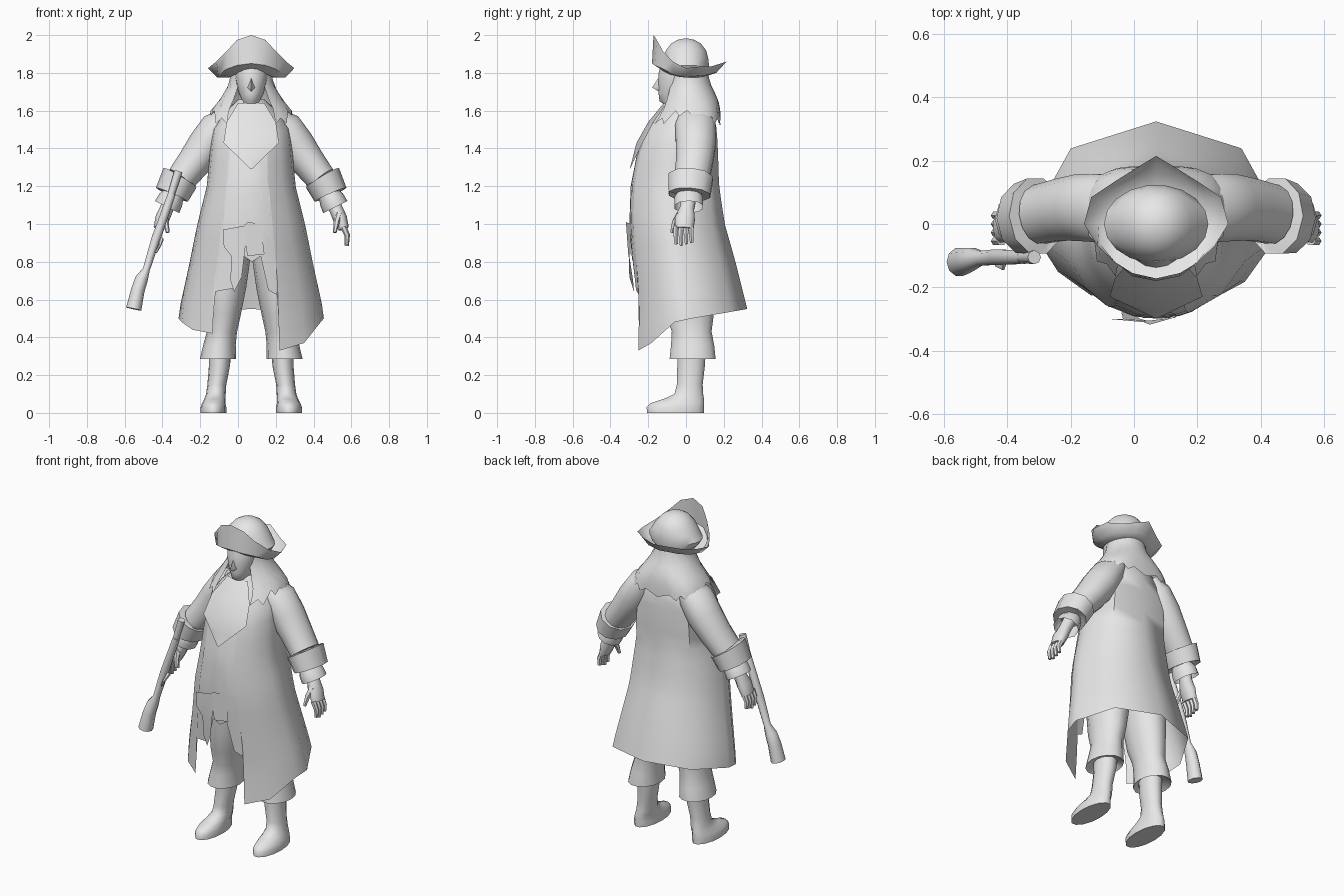
import bpy, math
from mathutils import Vector

CX = 0.07  # centre line of the figure
grey = bpy.data.materials.new("plain grey")
grey.diffuse_color = (0.8, 0.8, 0.8, 1)


def make(name, verts, faces, angle=50):
    me = bpy.data.meshes.new(name)
    me.from_pydata(verts, [], faces)
    me.materials.append(grey)
    ob = bpy.data.objects.new(name, me)
    bpy.context.collection.objects.link(ob)
    bpy.ops.object.select_all(action='DESELECT')
    ob.select_set(True)
    bpy.context.view_layer.objects.active = ob
    bpy.ops.object.mode_set(mode='EDIT')
    bpy.ops.mesh.select_all(action='SELECT')
    bpy.ops.mesh.normals_make_consistent(inside=False)
    bpy.ops.object.mode_set(mode='OBJECT')
    bpy.ops.object.shade_smooth_by_angle(angle=math.radians(angle))
    return ob


def grid(rows, cols, closed):
    """Quads for a grid of vertices stored row by row."""
    n = cols if closed else cols - 1
    return [(r * cols + c, r * cols + (c + 1) % cols,
             (r + 1) * cols + (c + 1) % cols, (r + 1) * cols + c)
            for r in range(rows - 1) for c in range(n)]


def tube(name, path, sides=10, s=1, flat=False, caps=True):
    """Elliptic tube; path holds (x, y, z, radius across, radius in y)."""
    pts = [Vector(p[:3]) for p in path]
    verts = []
    for i, p in enumerate(path):
        t = (pts[min(i + 1, len(pts) - 1)] - pts[max(i - 1, 0)]).normalized()
        if flat:
            t = Vector((0, 0, -1))
        u = (Vector((0, 1, 0)) - t * t.y).normalized()
        v = t.cross(u)
        for k in range(sides):
            a = 2 * math.pi * k / sides
            q = pts[i] + v * (p[3] * math.cos(a)) + u * (p[4] * math.sin(a))
            verts.append((CX + s * q.x, q.y, q.z))
    faces = grid(len(path), sides, True)
    if caps:
        faces += [tuple(range(sides)),
                  tuple(range(len(verts) - sides, len(verts)))]
    return make(name, verts, faces)


def lerp(table, x):
    """Linear lookup in rows sorted by falling first value."""
    if x >= table[0][0]:
        return table[0][1:]
    for a, b in zip(table, table[1:]):
        if x >= b[0]:
            f = (a[0] - x) / (a[0] - b[0])
            return [p + (q - p) * f for p, q in zip(a[1:], b[1:])]
    return table[-1][1:]


SQUARE = [(1.70, 1), (1.55, .6), (1.3, .6), (.9, 1)]  # squareness of the back by height


def shell(table, ang, z):
    """Point on a body-like shell: table rows are z, half width, front y, back y."""
    hw, yf, yb = lerp(table, z)
    c, s = math.cos(ang), math.sin(ang)
    if s > 0.001:
        p = lerp(SQUARE, z)[0]
        c, s = math.copysign(abs(c) ** p, c), s ** p
        if abs(c) < .01:
            c = 0
    return (CX + hw * c, (yf + yb) / 2 + (yb - yf) / 2 * s, z)


def draped(name, table, columns, top, rows, closed):
    """Cloth hanging from height top; columns hold (angle, hem height)."""
    verts = [shell(table, a, top + (h - top) * r / (rows - 1))
             for r in range(rows) for a, h in columns]
    return make(name, verts, grid(rows, len(columns), closed), 60)


# Coat with cut-away front and longer front corners
COAT = [(1.66, .07, -.10, .10), (1.60, .14, -.14, .14), (1.52, .20, -.20, .16),
        (1.42, .215, -.25, .168), (1.2, .235, -.293, .175), (1.0, .285, -.30, .205),
        (.8, .325, -.285, .262), (.55, .38, -.266, .324), (.33, .40, -.275, .35)]
front_hem = [(-.24, .44), (-.135, .42), (-.13, .64), (-.02, .66), (.03, .83), (.075, .80),
             (.12, .83), (.16, .65), (.215, .62), (.22, .33), (.35, .37)]
columns = [(math.radians(-180), .50), (math.radians(-162), .48)]
for x, h in front_hem:
    columns.append((-math.acos((x - CX) / lerp(COAT, h)[0]), h))
columns.append((math.radians(-18), .48))
for k in range(4):
    a = math.pi * k / 4
    columns.append((a, .50 + .05 * math.sin(a)))
draped("coat", COAT, columns, 1.66, 16, True)

# Hair falling around the face with jagged ends
HAIR = [(1.86, .10, -.09, .10), (1.74, .118, -.10, .13), (1.66, .165, -.125, .17),
        (1.60, .215, -.15, .182), (1.5, .235, -.22, .185)]
hair_cols = []
for k in range(29):
    d = -56 + 292 * k / 28
    end = 1.53 if d < -25 or d > 205 else 1.57 - .05 * max(0, math.sin(math.radians(d)))
    hair_cols.append((math.radians(d), end + (.03 if k % 2 else 0)))
draped("hair", HAIR, hair_cols, 1.86, 9, False)

# Neckcloth with a pointed flap
flap = [(1.64, .07, -.118), (1.54, .13, -.20), (1.43, .147, -.262),
        (1.36, .075, -.28), (1.29, .004, -.298)]
make("neckcloth", [(CX + s * w, y + abs(s) * w * .22, z) for z, w, y in flap for s in (-1, 0, 1)],
     grid(5, 3, False))

# Ragged sash end on the front of the coat
sash = [(-.08, -.30, .97), (.03, -.31, .99), (.05, -.318, 1.01), (.14, -.29, 1.0),
        (.13, -.295, .92), (.14, -.295, .84), (.05, -.305, .83), (.04, -.305, .89),
        (.02, -.30, .72), (-.02, -.275, .64), (-.04, -.28, .70), (-.035, -.30, .83),
        (-.075, -.30, .88)]
make("sash", sash, [(0, 1, 7, 11, 12), (1, 2, 3, 4, 5, 6, 7), (7, 8, 9, 10, 11)])

# Head and nose
tube("head", [(0, -.02, 1.54, .06, .07), (0, -.03, 1.63, .06, .08), (0, -.06, 1.65, .046, .08),
              (0, -.055, 1.69, .066, .09), (0, -.05, 1.74, .08, .098), (0, -.04, 1.80, .09, .105),
              (0, -.02, 1.88, .09, .10)], 16, flat=True)
make("nose", [(CX, -.144, 1.775), (CX - .022, -.138, 1.72), (CX, -.18, 1.723),
              (CX + .022, -.138, 1.72), (CX, -.142, 1.70)],
     [(0, 1, 2), (0, 2, 3), (1, 4, 2), (2, 4, 3)], 80)

# Hat crown flaring sideways into a turned-up brim
tube("hat_crown", [(0, 0, 1.80, .14, .118), (0, 0, 1.84, .165, .124), (0, 0, 1.88, .138, .119),
                   (0, 0, 1.92, .112, .108), (0, 0, 1.955, .08, .08), (0, 0, 1.975, .045, .045),
                   (0, 0, 1.982, .01, .01)], 18, flat=True)
half = [  # inner, middle and outer points from front to back
    ((0, -.115, 1.81), (0, -.18, 1.85), (0, -.172, 2.0)),
    ((.055, -.105, 1.80), (.075, -.165, 1.84), (.075, -.155, 1.975)),
    ((.09, -.08, 1.79), (.13, -.12, 1.82), (.13, -.122, 1.915)),
    ((.11, -.04, 1.78), (.175, -.065, 1.79), (.185, -.07, 1.86)),
    ((.118, 0, 1.775), (.18, 0, 1.775), (.228, 0, 1.825)),
    ((.11, .05, 1.775), (.16, .075, 1.785), (.205, .085, 1.835)),
    ((.08, .09, 1.78), (.105, .12, 1.79), (.13, .135, 1.835)),
    ((.04, .11, 1.785), (.045, .15, 1.80), (.05, .185, 1.85)),
    ((0, .115, 1.785), (0, .16, 1.80), (0, .215, 1.86))]
loop = [(c, 1) for c in half] + [(c, -1) for c in half[-2:0:-1]]
make("hat_brim", [(CX + s * c[r][0], c[r][1], c[r][2]) for r in range(3) for c, s in loop],
     grid(3, len(loop), True), 60)

for s, side in ((-1, "right"), (1, "left")):
    # Sleeve, turned-back cuff and shirt frill
    tube(side + "_sleeve", [(.12, .045, 1.575, .05, .09), (.175, .05, 1.515, .092, .11),
                            (.235, .052, 1.42, .10, .108), (.30, .045, 1.33, .09, .10),
                            (.37, .03, 1.24, .08, .095)], 14, s)
    tube(side + "_cuff", [(.40, .02, 1.19, .07, .08), (.372, .025, 1.235, .085, .10),
                          (.377, .025, 1.245, .102, .125), (.42, .018, 1.155, .092, .115),
                          (.41, .02, 1.17, .06, .07)], 10, s)
    tube(side + "_frill", [(.40, .02, 1.17, .05, .06), (.425, .015, 1.13, .068, .08),
                           (.445, .015, 1.09, .072, .08)], 10, s, caps=False)
    # Hand with fingers and thumb
    tube(side + "_palm", [(.415, .02, 1.16, .038, .04), (.448, .005, 1.08, .036, .04),
                          (.47, -.005, 1.03, .038, .055), (.49, -.01, .975, .028, .052)], 10, s)
    for i in range(4):
        y = -.054 + .027 * i
        tube(side + "_finger", [(.488, y, .985, .017, .015), (.508, y, .94, .015, .0135),
                                (.506, y + .003, .885 + .008 * abs(i - 1), .011, .010)], 6, s)
    tube(side + "_thumb", [(.465, -.03, 1.055, .02, .02), (.452, -.06, 1.01, .016, .016),
                           (.442, -.075, .955, .010, .010)], 6, s)
    # Breeches with flared knee ends
    tube(side + "_breeches_leg", [(.11, .0, 1.0, .11, .14), (.125, .01, .80, .118, .15),
                                  (.135, .015, .66, .108, .14), (.145, .02, .52, .09, .13),
                                  (.155, .03, .43, .08, .108), (.168, .035, .36, .086, .117),
                                  (.176, .035, .285, .096, .125), (.17, .03, .31, .07, .09)], 14, s, True)
    # Boot
    tube(side + "_boot", [(.165, .03, .36, .06, .078), (.168, .027, .25, .056, .075),
                          (.182, .02, .15, .05, .07), (.187, .015, .10, .052, .078),
                          (.192, -.01, .075, .056, .108), (.198, -.045, .052, .062, .145),
                          (.20, -.056, .03, .068, .156), (.20, -.056, 0, .068, .155)], 14, s, True)

# Long gun held in the right hand: barrel, stock, butt and lock
tube("gun_barrel", [(-.385, -.105, 1.28, .022, .022), (-.435, -.105, 1.12, .018, .018),
                    (-.505, -.105, .93, .02, .022)], 8)
tube("gun_stock", [(-.42, -.105, 1.16, .021, .022), (-.505, -.105, .92, .024, .026),
                   (-.555, -.108, .76, .019, .024), (-.58, -.11, .71, .034, .036),
                   (-.60, -.115, .65, .036, .042), (-.622, -.12, .55, .041, .046)], 10)
tube("gun_lock", [(-.475, -.10, .92, .012, .014), (-.485, -.135, .885, .008, .012),
                  (-.505, -.125, .85, .007, .010)], 6)
